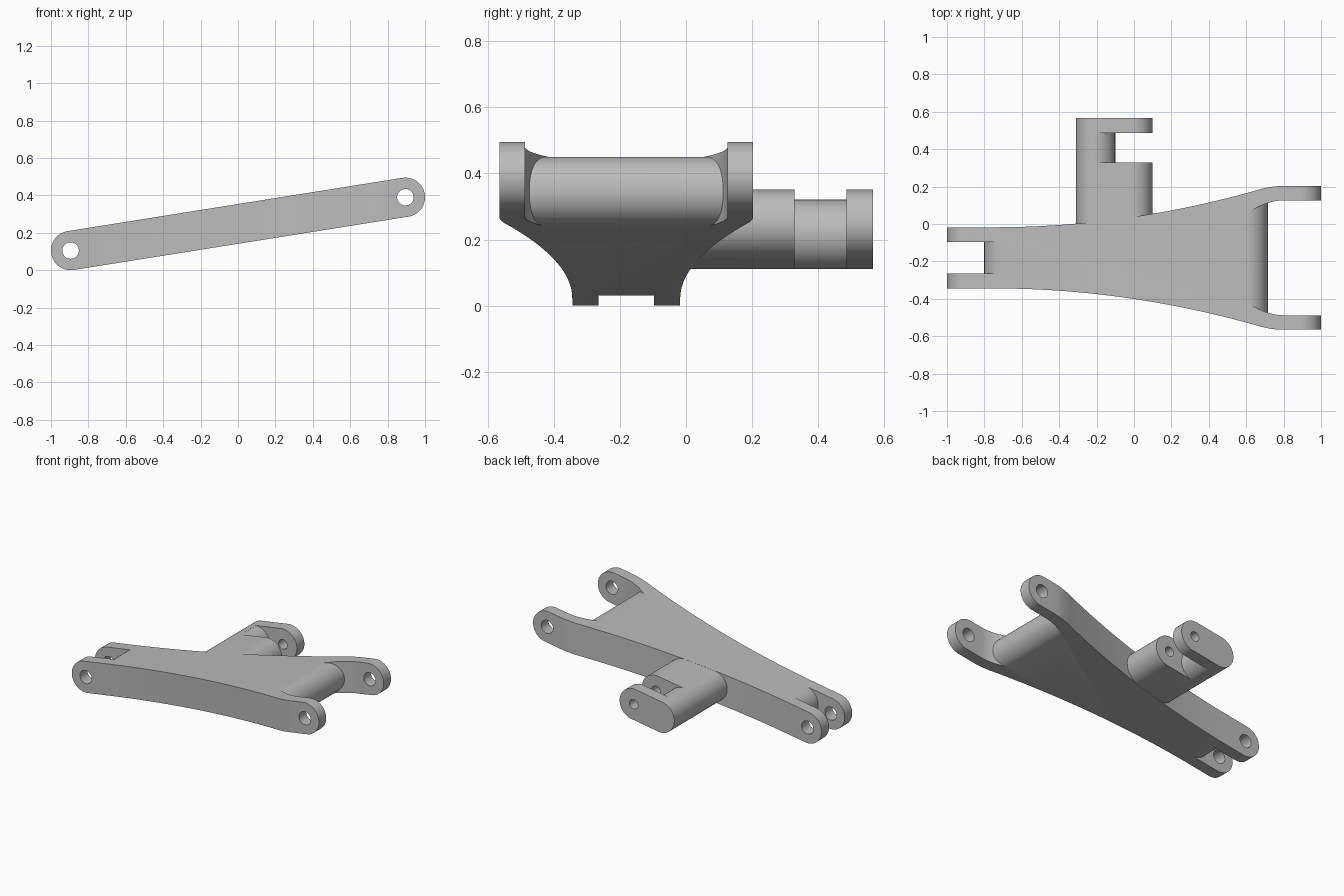
import bpy, bmesh, math
from mathutils import Vector

cube = bpy.data.objects.get("Cube")
if cube:
    bpy.data.objects.remove(cube)

MID_Y = -0.181      # symmetry line of the arm
R = 0.105           # radius of all rounded ends
LOW, HIGH = Vector((-0.895, 0.105)), Vector((0.895, 0.39))

grey = bpy.data.materials.new("cast grey")
grey.use_nodes = True
colour = (0.5, 0.5, 0.5, 1)
grey.diffuse_color = colour
grey.node_tree.nodes["Principled BSDF"].inputs["Base Color"].default_value = colour


def prism(name, points, start, depth):
    """Solid made by sweeping a closed outline along a vector."""
    bm = bmesh.new()
    face = bm.faces.new([bm.verts.new(Vector(p) + Vector(start)) for p in points])
    swept = bmesh.ops.extrude_face_region(bm, geom=[face], use_keep_orig=True)
    moved = [v for v in swept["geom"] if isinstance(v, bmesh.types.BMVert)]
    bmesh.ops.translate(bm, verts=moved, vec=depth)
    bmesh.ops.recalc_face_normals(bm, faces=bm.faces)
    mesh = bpy.data.meshes.new(name)
    bm.to_mesh(mesh)
    bm.free()
    obj = bpy.data.objects.new(name, mesh)
    bpy.context.collection.objects.link(obj)
    mesh.materials.append(grey)
    return obj


def capsule(name, a, b, r, y0, y1, steps=32):
    """Rounded bar outline in the xz plane, swept along y."""
    angle = math.atan2(b[1] - a[1], b[0] - a[0])
    pts = []
    for centre, turn in ((b, -math.pi / 2), (a, math.pi / 2)):
        for i in range(steps + 1):
            t = angle + turn + math.pi * i / steps
            pts.append((centre[0] + r * math.cos(t), 0, centre[1] + r * math.sin(t)))
    return prism(name, pts, (0, y0, 0), (0, y1 - y0, 0))


def cylinder(name, c, r, y0, y1, n=48):
    pts = [(c[0] + r * math.cos(math.tau * i / n), 0, c[1] + r * math.sin(math.tau * i / n))
           for i in range(n)]
    return prism(name, pts, (0, y0, 0), (0, y1 - y0, 0))


def plan(name, half_width, xs):
    """Outline in the xy plane mirrored about the arm's middle, swept along z."""
    pts = [(x, MID_Y - half_width(x), 0) for x in xs]
    pts += [(x, MID_Y + half_width(x), 0) for x in reversed(xs)]
    return prism(name, pts, (0, 0, -0.3), (0, 0, 1.2))


def combine(obj, tool, operation):
    mod = obj.modifiers.new("cut", "BOOLEAN")
    mod.operation, mod.object, mod.solver = operation, tool, "EXACT"
    graph = bpy.context.evaluated_depsgraph_get()
    result = bpy.data.meshes.new_from_object(obj.evaluated_get(graph))
    obj.modifiers.clear()
    obj.data = result
    bpy.data.objects.remove(tool)


def spread(a, b, n):
    return [a + (b - a) * i / n for i in range(n + 1)]


def on_axis(x):
    return LOW.lerp(HIGH, (x - LOW.x) / (HIGH.x - LOW.x))


def outer_half(x):
    if x < 0.65:
        return 0.1635 + 0.1 * max(x + 0.75, 0) ** 2
    return 0.384 - 0.0245 * (max(0.8 - x, 0) / 0.15) ** 2


def fork_half(x):
    return 0.307 - 0.0425 * (max(0.8 - x, 0) / 0.15) ** 2


# Flaring arm: rounded bar trimmed by the plan outline
arm = capsule("control_arm", LOW, HIGH, R, -0.8, 0.5)
outline = plan("outline", outer_half, [-1.1] + spread(-0.75, 0.65, 36) + spread(0.67, 0.8, 10) + [1.1])
combine(arm, outline, "INTERSECT")

# Fork openings, leaving the rounded ends of the central web
web_ends = on_axis(-0.695), on_axis(0.61)
openings = ((lambda x: 0.084, [-1.2, -0.66]),
            (fork_half, spread(0.59, 0.8, 16) + [1.2]))
for half, xs in openings:
    pocket = plan("pocket", half, xs)
    web = capsule("web", *web_ends, R + 0.001, -0.9, 0.6)
    combine(pocket, web, "DIFFERENCE")
    combine(arm, pocket, "DIFFERENCE")

# Pivot holes at both ends
for end in (LOW, HIGH):
    combine(arm, cylinder("bore", end, 0.044, -0.9, 0.6), "DIFFERENCE")

# Side post with its own small fork
root, tip = on_axis(-0.205), on_axis(-0.005)
post = capsule("side_post", root, tip, R - 0.0007, -0.03, 0.566)
slot = prism("slot", [(root.x, 0, -0.2), (0.3, 0, -0.2), (0.3, 0, 0.7), (root.x, 0, 0.7)],
             (0, 0.328, 0), (0, 0.158, 0))
combine(slot, cylinder("post_core", root, R, 0.2, 0.6, 64), "DIFFERENCE")
combine(post, slot, "DIFFERENCE")
combine(post, cylinder("post_bore", tip, 0.032, 0.21, 0.7), "DIFFERENCE")

# Smooth curved faces, crisp edges
bpy.ops.object.select_all(action="DESELECT")
for obj in (arm, post):
    obj.select_set(True)
bpy.context.view_layer.objects.active = arm
bpy.ops.object.shade_smooth_by_angle(angle=math.radians(30))
